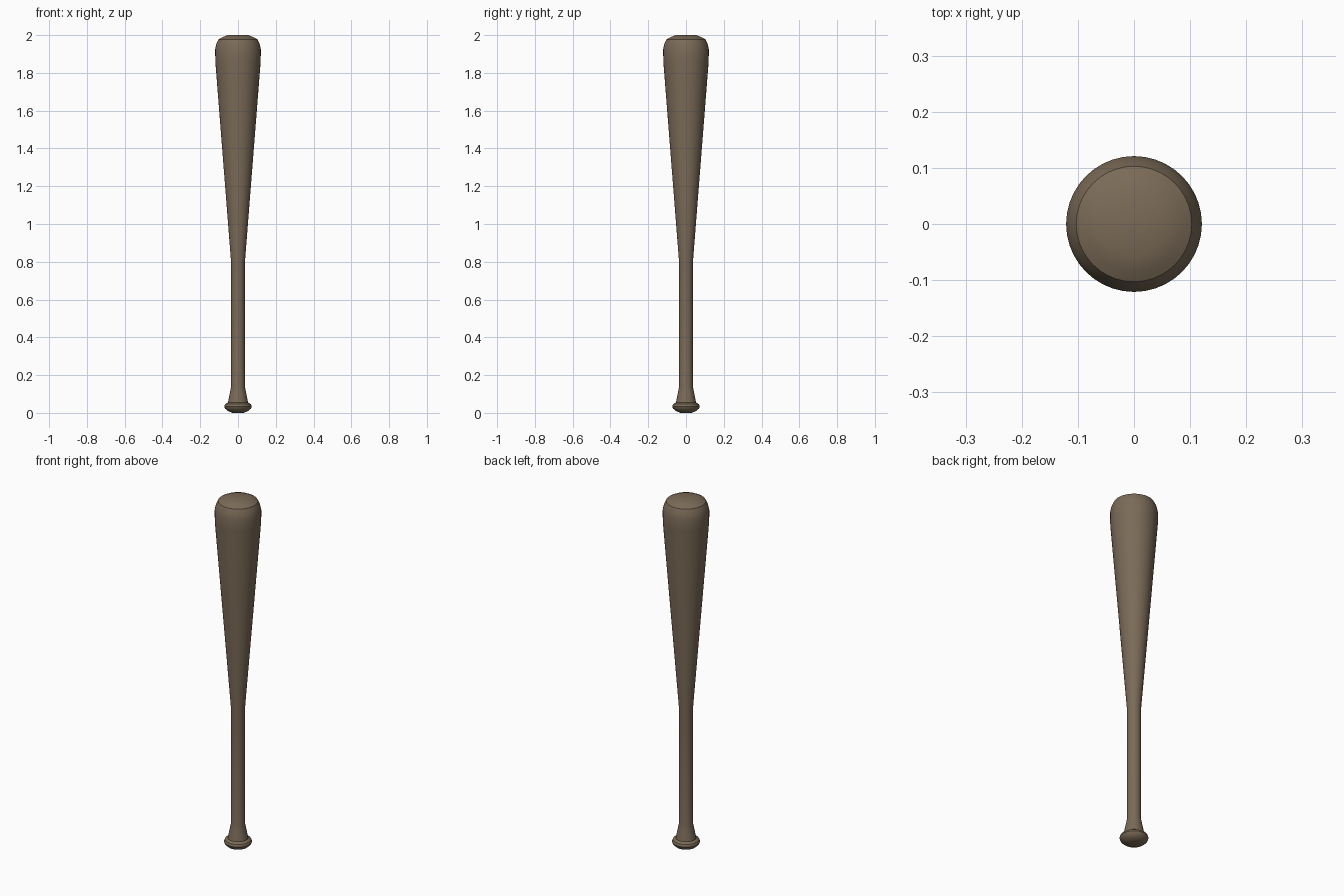
import bpy, bmesh, math

if "Cube" in bpy.data.objects:
    bpy.data.objects.remove(bpy.data.objects["Cube"])

SIDES = 40

wood = bpy.data.materials.new("brown_wood")
wood.diffuse_color = (0.195, 0.145, 0.095, 1)
wood.use_nodes = True
wood.node_tree.nodes["Principled BSDF"].inputs["Base Color"].default_value = wood.diffuse_color


def lathe(name, profile):
    """Spin a (radius, height) profile round z and close both ends."""
    bm = bmesh.new()
    rings = [[bm.verts.new((r * math.cos(2 * math.pi * i / SIDES),
                            r * math.sin(2 * math.pi * i / SIDES), z))
              for i in range(SIDES)] for r, z in profile]
    for low, high in zip(rings, rings[1:]):
        for i in range(SIDES):
            j = (i + 1) % SIDES
            bm.faces.new((low[i], low[j], high[j], high[i]))
    bm.faces.new(rings[0][::-1])
    bm.faces.new(rings[-1])
    mesh = bpy.data.meshes.new(name)
    bm.to_mesh(mesh)
    bm.free()
    mesh.materials.append(wood)
    obj = bpy.data.objects.new(name, mesh)
    bpy.context.collection.objects.link(obj)
    bpy.ops.object.select_all(action='DESELECT')
    obj.select_set(True)
    bpy.context.view_layer.objects.active = obj
    bpy.ops.object.shade_smooth_by_angle(angle=math.radians(30))
    return obj


# One turned piece: knob, flared grip, straight handle, tapered barrel, domed end
lathe("bat", [
    (0.030, 0.0), (0.054, 0.010), (0.068, 0.022), (0.073, 0.034),
    (0.068, 0.046), (0.053, 0.055),
    (0.044, 0.10), (0.036, 0.14),
    (0.036, 0.79),
    (0.120, 1.86), (0.121, 1.925),
    (0.114, 1.955), (0.103, 1.978),
    (0.085, 1.988), (0.055, 2.0),
])
